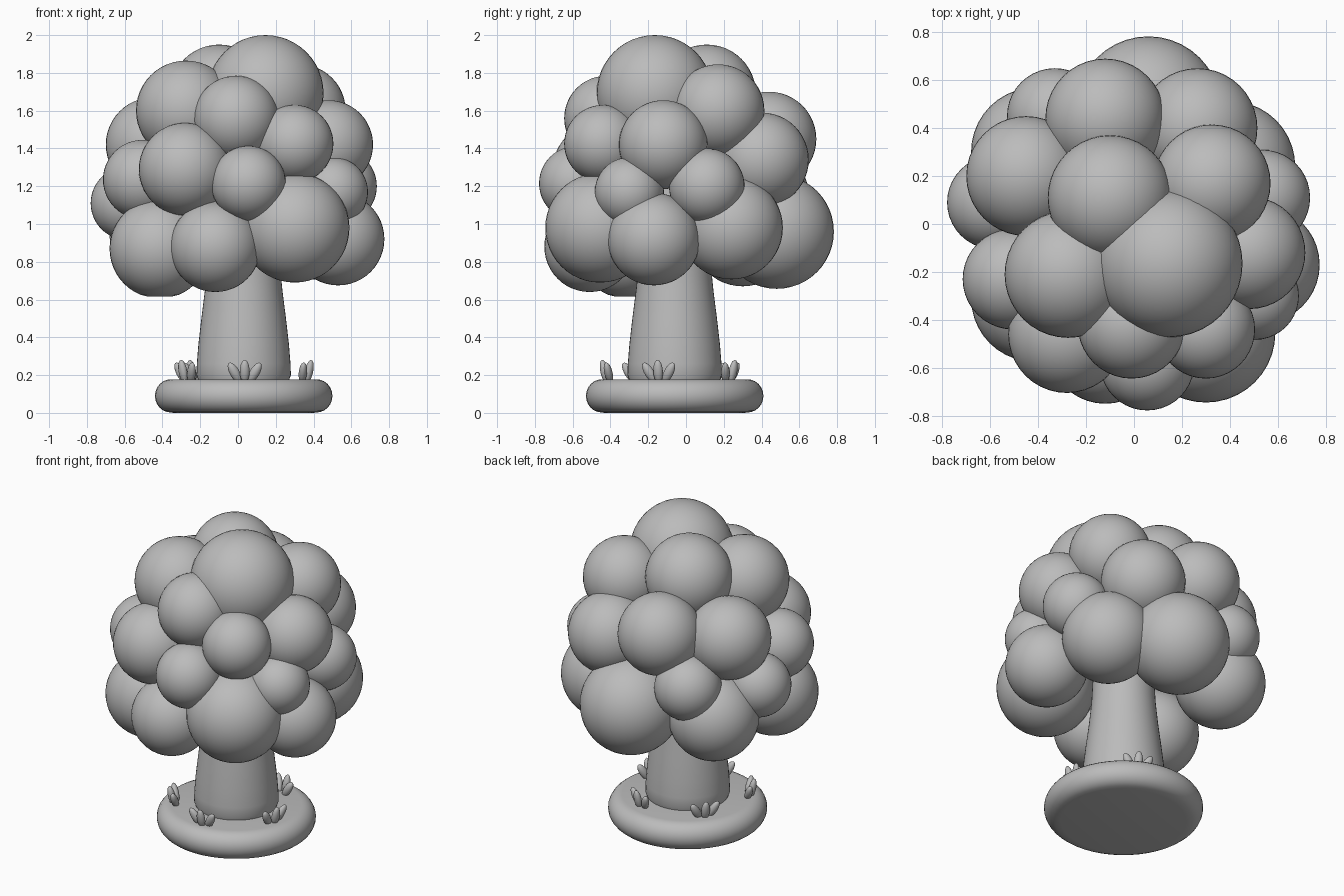
import bpy, bmesh, math
from mathutils import Matrix, Vector

if "Cube" in bpy.data.objects:
    bpy.data.objects.remove(bpy.data.objects["Cube"])

grey = bpy.data.materials.new("matte_grey")
grey.diffuse_color = (0.5, 0.5, 0.5, 1)
grey.use_nodes = True
grey.node_tree.nodes["Principled BSDF"].inputs["Base Color"].default_value = grey.diffuse_color

CENTRE = Vector((0.03, -0.06, 0))   # trunk and base axis


def finish(name, bm, angle=40):
    bmesh.ops.recalc_face_normals(bm, faces=bm.faces)
    me = bpy.data.meshes.new(name)
    bm.to_mesh(me)
    bm.free()
    me.materials.append(grey)
    ob = bpy.data.objects.new(name, me)
    bpy.context.collection.objects.link(ob)
    bpy.ops.object.select_all(action='DESELECT')
    ob.select_set(True)
    bpy.context.view_layer.objects.active = ob
    bpy.ops.object.shade_smooth_by_angle(angle=math.radians(angle))
    return ob


def lathe(name, profile, steps=48):
    """Spin an (radius, height) profile around the tree axis."""
    bm = bmesh.new()
    vs = [bm.verts.new((CENTRE.x + r, CENTRE.y, z)) for r, z in profile]
    es = [bm.edges.new(p) for p in zip(vs, vs[1:])]
    bmesh.ops.spin(bm, geom=vs + es, cent=CENTRE, axis=(0, 0, 1),
                   angle=math.tau, steps=steps)
    bmesh.ops.remove_doubles(bm, verts=bm.verts, dist=0.0005)
    return finish(name, bm)


# Round base slab with a soft rim
rim = [(0.385 + 0.085 * math.cos(a), 0.09 + 0.088 * math.sin(a))
       for a in (math.radians(-75 + 15 * i) for i in range(12))]
lathe("base", [(0, 0), (0.37, 0)] + rim + [(0, 0.178)])

# Tapered trunk, reaching up into the foliage
lathe("trunk", [(0, 0.16), (0.235, 0.16), (0.25, 0.2), (0.248, 0.26), (0.24, 0.36),
                (0.224, 0.5), (0.205, 0.65), (0.19, 0.8), (0.17, 1.2), (0, 1.2)])

# Foliage puffs: x, y, z, radius
PUFFS = [
    (0.145, -0.165, 1.692, 0.308), (-0.10, 0.11, 1.69, 0.26),
    (-0.275, -0.21, 1.60, 0.265), (0.325, 0.17, 1.60, 0.245),
    (-0.12, 0.44, 1.45, 0.25), (-0.45, 0.20, 1.42, 0.25),
    (0.265, 0.40, 1.34, 0.25), (-0.01, -0.42, 1.56, 0.225),
    (-0.28, -0.46, 1.29, 0.245), (0.30, -0.44, 1.425, 0.205),
    (0.48, -0.12, 1.42, 0.235), (-0.505, -0.23, 1.235, 0.21),
    (0.055, -0.58, 1.215, 0.198), (0.30, -0.455, 0.98, 0.29),
    (-0.12, -0.51, 0.88, 0.24), (-0.415, -0.31, 0.87, 0.265),
    (0.53, -0.17, 0.92, 0.245), (0.40, 0.24, 0.98, 0.273),
    (0.535, 0.11, 1.20, 0.2), (0.505, -0.30, 1.17, 0.183),
    (-0.585, 0.09, 1.11, 0.195), (0.06, 0.48, 0.96, 0.303),
    (-0.33, 0.45, 1.16, 0.2), (-0.41, 0.30, 0.94, 0.27),
]
for i, (x, y, z, r) in enumerate(PUFFS):
    bm = bmesh.new()
    bmesh.ops.create_uvsphere(bm, u_segments=40, v_segments=24, radius=r,
                              matrix=Matrix.Translation((x, y, z)))
    for v in bm.verts:              # lowest puff is flattened underneath
        v.co.z = max(v.co.z, 0.617)
    finish(f"foliage_puff_{i + 1}", bm, 60)

# Grass tufts of three rounded blades around the trunk
TUFTS = [(0.035, -0.40), (0.345, -0.14), (-0.265, -0.25), (0.16, 0.22), (-0.22, 0.13)]
for i, (x, y) in enumerate(TUFTS):
    out = (Vector((x, y, 0)) - CENTRE)
    heading = math.atan2(out.y, out.x)
    bm = bmesh.new()
    for side, fwd, tilt, length in ((-1, 0, -30, 0.062), (0, 0.02, 0, 0.062), (1, 0, 30, 0.062)):
        m = (Matrix.Translation((x, y, 0.165)) @ Matrix.Rotation(heading, 4, 'Z')
             @ Matrix.Translation((fwd, side * 0.025, 0))
             @ Matrix.Rotation(math.radians(-tilt), 4, 'X')
             @ Matrix.Rotation(math.radians(12), 4, 'Y')
             @ Matrix.Translation((0, 0, length * 0.9))
             @ Matrix.Diagonal((0.022, 0.026, length, 1)))
        bmesh.ops.create_uvsphere(bm, u_segments=16, v_segments=10, radius=1, matrix=m)
    finish(f"grass_tuft_{i + 1}", bm, 60)
